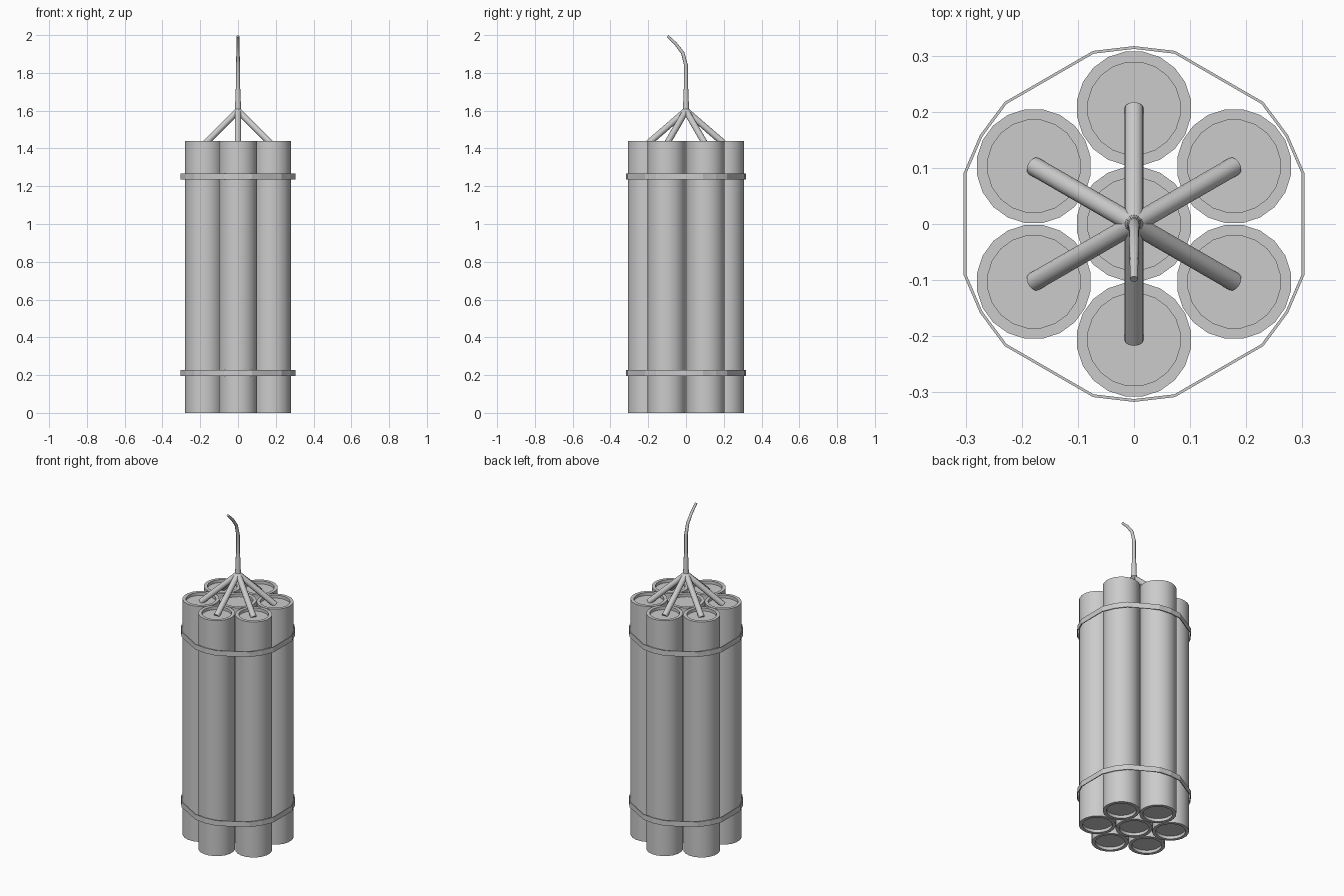
import bpy, bmesh
from math import sin, cos, pi, radians
from mathutils import Vector

if "Cube" in bpy.data.objects:
    bpy.data.objects.remove(bpy.data.objects["Cube"])

TUBE_R, RIM_R, HEIGHT, RECESS, SPACING = 0.1025, 0.083, 1.44, 0.018, 0.206


def finish(name, bm, smooth=True):
    bmesh.ops.recalc_face_normals(bm, faces=bm.faces)
    mesh = bpy.data.meshes.new(name)
    bm.to_mesh(mesh)
    bm.free()
    obj = bpy.data.objects.new(name, mesh)
    bpy.context.collection.objects.link(obj)
    if smooth:
        bpy.ops.object.select_all(action='DESELECT')
        obj.select_set(True)
        bpy.context.view_layer.objects.active = obj
        bpy.ops.object.shade_smooth_by_angle(angle=radians(35))
    return obj


def bridge(bm, rings, closed=False):
    n = len(rings[0])
    pairs = list(zip(rings, rings[1:])) + ([(rings[-1], rings[0])] if closed else [])
    for a, b in pairs:
        for i in range(n):
            j = (i + 1) % n
            bm.faces.new((a[i], a[j], b[j], b[i]))


def make_tube(name, x, y, sides=20):
    # stick with a raised rim and sunken cap at both ends
    profile = [(RIM_R, RECESS), (RIM_R, 0), (TUBE_R, 0),
               (TUBE_R, HEIGHT), (RIM_R, HEIGHT), (RIM_R, HEIGHT - RECESS)]
    bm = bmesh.new()
    rings = [[bm.verts.new((x + r * cos(2 * pi * i / sides + pi / sides),
                            y + r * sin(2 * pi * i / sides + pi / sides), z))
              for i in range(sides)] for r, z in profile]
    bridge(bm, rings)
    bm.faces.new(rings[0])
    bm.faces.new(rings[-1])
    return finish(name, bm)


def make_cord(name, points, radii, sides=12):
    # round cord swept along a path
    pts = [Vector(p) for p in points]
    bm = bmesh.new()
    rings = []
    for k, (p, r) in enumerate(zip(pts, radii)):
        t = (pts[min(k + 1, len(pts) - 1)] - pts[max(k - 1, 0)]).normalized()
        side = Vector((-p.y, p.x, 0)) if name.startswith("branch") and p.xy.length > 0.1 else None
        side = side or (pts[0].xy.to_3d().cross(Vector((0, 0, 1))) if pts[0].xy.length > 0.1
                        else Vector((1, 0, 0)))
        if name.startswith("branch"):
            side = Vector((-pts[0].y, pts[0].x, 0))
        side.normalize()
        up = t.cross(side)
        rings.append([bm.verts.new(p + r * (cos(2 * pi * i / sides) * side +
                                            sin(2 * pi * i / sides) * up))
                      for i in range(sides)])
    bridge(bm, rings)
    bm.faces.new(rings[0])
    bm.faces.new(rings[-1])
    return finish(name, bm)


def make_strap(name, z0, z1, outer=0.317, thick=0.005):
    # thin band, three corners around each outer stick
    angles = [radians(30 + 60 * k + d) for k in range(6) for d in (-13.3, 0, 13.3)]
    bm = bmesh.new()
    rings = [[bm.verts.new((r * cos(a), r * sin(a), z)) for a in angles]
             for r, z in ((outer, z0), (outer, z1), (outer - thick, z1), (outer - thick, z0))]
    bridge(bm, rings, closed=True)
    return finish(name, bm, smooth=False)


# sticks and branch fuses
make_tube("centre_stick", 0, 0)
for k in range(6):
    a = radians(30 + 60 * k)
    x, y = SPACING * cos(a), SPACING * sin(a)
    make_tube(f"outer_stick_{k + 1}", x, y)
    make_cord(f"branch_fuse_{k + 1}", [(x, y, HEIGHT - RECESS), (0, 0, 1.6)], [0.017, 0.017])

# straps
make_strap("lower_strap", 0.196, 0.228)
make_strap("upper_strap", 1.236, 1.268)

# main fuse, bending to the front at its tip
make_cord("main_fuse",
          [(0, 0, 1.59), (0, 0, 1.61), (0, 0, 1.715), (0, 0, 1.725), (0, 0, 1.84),
           (0, -0.017, 1.905), (0, -0.055, 1.955), (0, -0.098, 1.995)],
          [0.018, 0.016, 0.012, 0.010, 0.010, 0.009, 0.008, 0.007])
